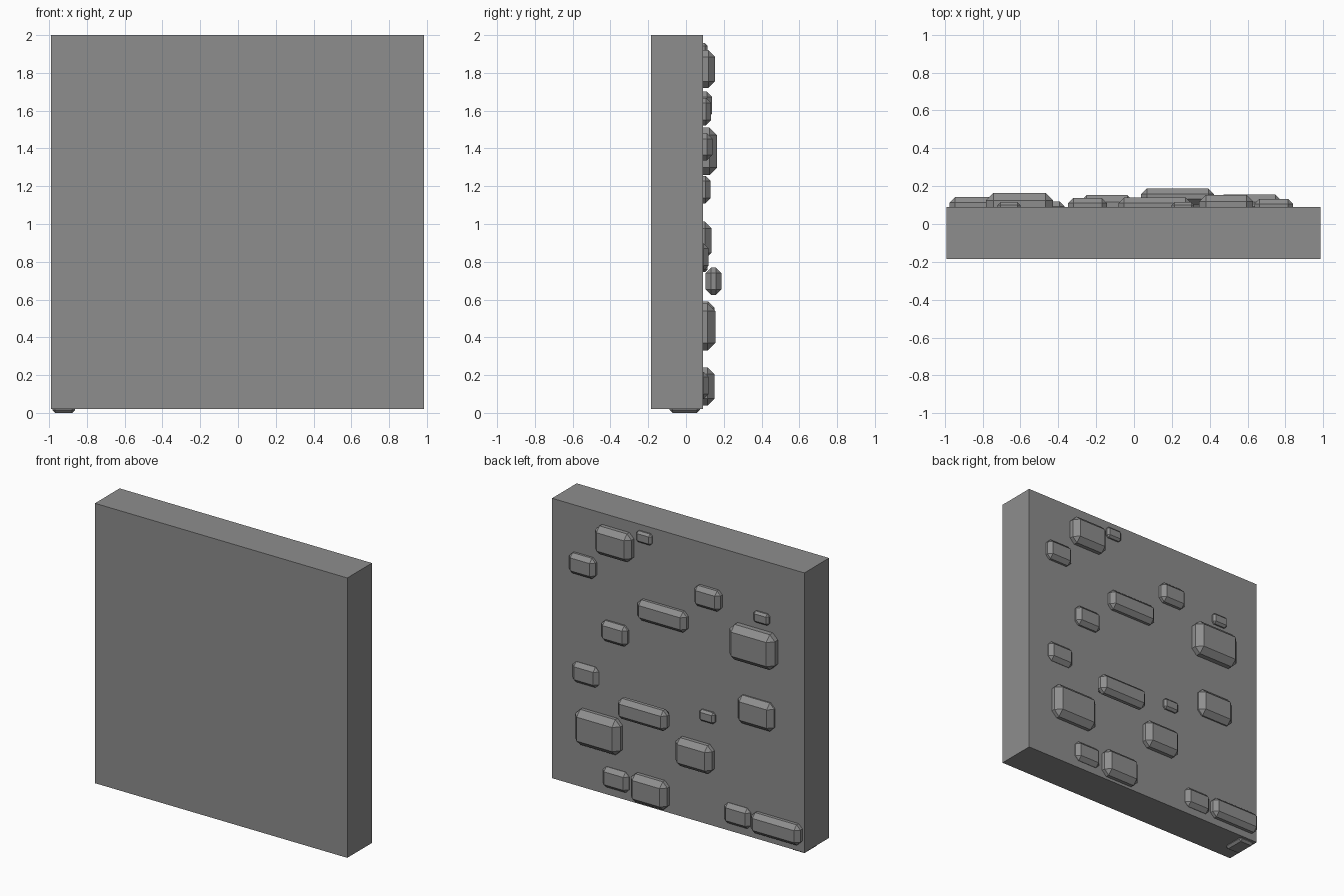
import bpy, bmesh

if "Cube" in bpy.data.objects:
    bpy.data.objects.remove(bpy.data.objects["Cube"])

grey = bpy.data.materials.new("stone grey")
grey.diffuse_color = (0.27, 0.27, 0.27, 1)
grey.use_nodes = True
grey.node_tree.nodes["Principled BSDF"].inputs["Base Color"].default_value = grey.diffuse_color


def block(name, center, size, bevel=0.0):
    """Box with optional chamfered edges."""
    bm = bmesh.new()
    bmesh.ops.create_cube(bm, size=1)
    bmesh.ops.scale(bm, vec=size, verts=bm.verts)
    if bevel:
        bmesh.ops.bevel(bm, geom=bm.edges[:], offset=bevel, segments=1,
                        profile=0.5, affect='EDGES')
    bmesh.ops.translate(bm, vec=center, verts=bm.verts)
    mesh = bpy.data.meshes.new(name)
    bm.to_mesh(mesh)
    bm.free()
    mesh.materials.append(grey)
    ob = bpy.data.objects.new(name, mesh)
    bpy.context.collection.objects.link(ob)
    return ob


# wall slab
block("wall", (-0.002, -0.048, 1.01), (1.975, 0.276, 1.98))

# raised stones on the back: kind -> (width, depth, height, chamfer)
kinds = {
    "big": (0.355, 0.115, 0.25, 0.04),
    "medium": (0.285, 0.10, 0.20, 0.035),
    "small": (0.205, 0.08, 0.145, 0.027),
    "tiny": (0.12, 0.05, 0.08, 0.015),
    "long": (0.385, 0.085, 0.145, 0.03),
}
# kind, x, z, outermost y
stones = [
    ("big", -0.605, 1.385, 0.165), ("big", 0.61, 0.455, 0.155),
    ("medium", 0.487, 1.82, 0.153), ("medium", -0.618, 0.912, 0.135),
    ("medium", -0.143, 0.49, 0.152), ("medium", 0.209, 0.14, 0.15),
    ("small", 0.738, 1.595, 0.133), ("small", -0.245, 1.628, 0.137),
    ("small", 0.487, 1.182, 0.13), ("small", 0.719, 0.825, 0.12),
    ("small", 0.483, 0.145, 0.12), ("small", -0.469, 0.145, 0.12),
    ("tiny", 0.258, 1.917, 0.115), ("tiny", -0.66, 1.595, 0.115),
    ("tiny", -0.236, 0.785, 0.115),
    ("long", 0.11, 1.408, 0.14), ("long", 0.23, 0.697, 0.188),
    ("long", -0.782, 0.142, 0.143),
]
for i, (kind, x, z, y) in enumerate(stones):
    w, d, h, c = kinds[kind]
    block(f"{kind}_stone_{i}", (x, y - d / 2, z), (w, d, h), c)

# stone poking out under the wall
block("bottom_stone", (-0.923, -0.007, 0.04), (0.12, 0.16, 0.08), 0.015)
